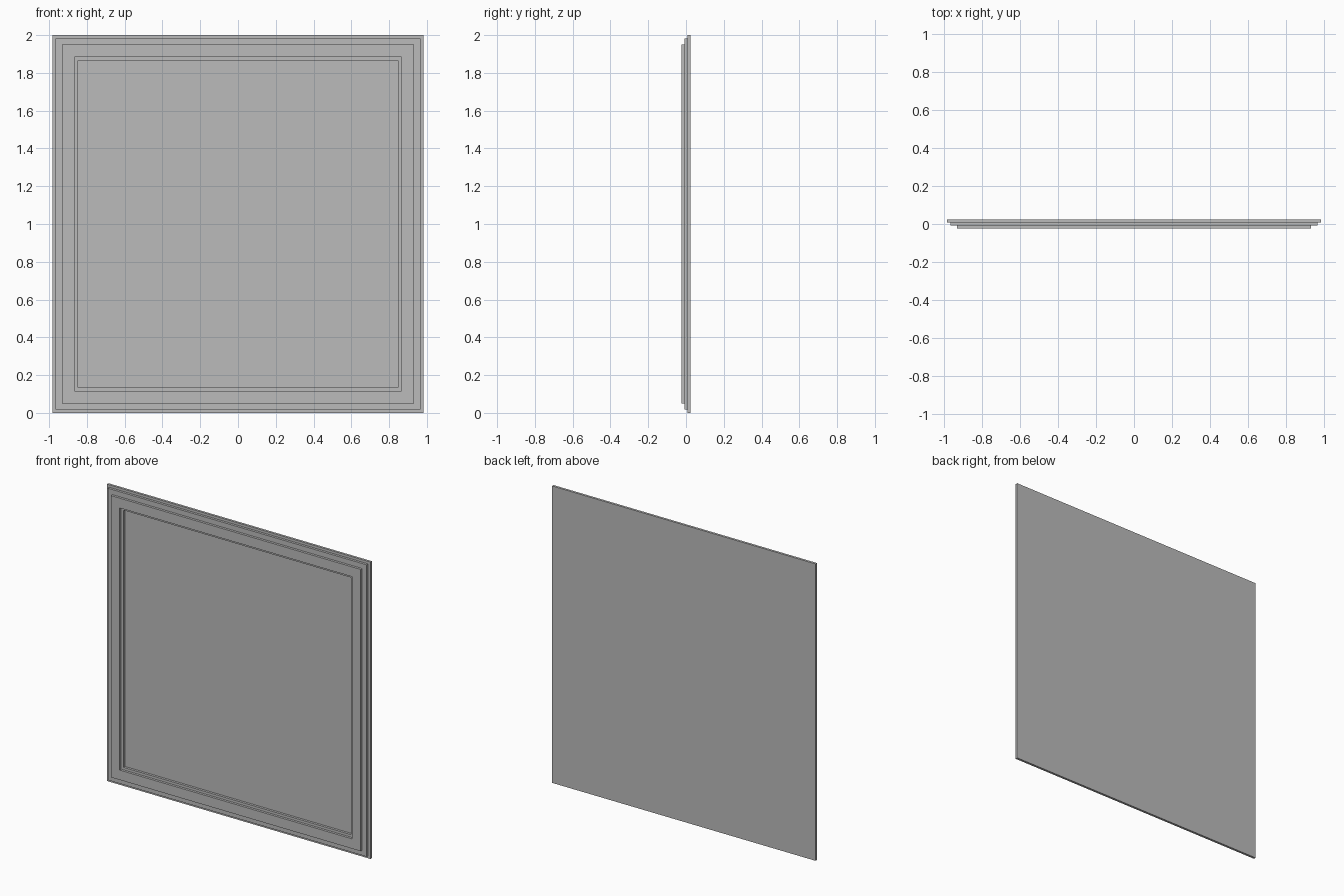
import bpy
import bmesh

# Remove the default cube
cube = bpy.data.objects.get("Cube")
if cube:
    bpy.data.objects.remove(cube, do_unlink=True)

# Single flat grey
grey = bpy.data.materials.new("plain_grey")
grey.use_nodes = True
colour = (0.5, 0.5, 0.5, 1.0)
grey.diffuse_color = colour
grey.node_tree.nodes["Principled BSDF"].inputs["Base Color"].default_value = colour

HALF_W, HALF_H = 0.982, 1.0
LAYER = 0.016           # thickness of each stepped layer
BACK = 0.024            # y of the rear face


def stepped_panel(name, steps):
    """Sweep rectangular rings (inset, y) from the rear face to the recessed centre."""
    bm = bmesh.new()
    rings = []
    for inset, y in steps:
        w, h = HALF_W - inset, HALF_H - inset
        corners = [(-w, -h), (w, -h), (w, h), (-w, h)]
        rings.append([bm.verts.new((x, y, HALF_H + z)) for x, z in corners])
    for a, b in zip(rings, rings[1:]):
        for i in range(4):
            j = (i + 1) % 4
            bm.faces.new((a[i], a[j], b[j], b[i]))
    bm.faces.new(rings[0])       # flat rear
    bm.faces.new(rings[-1])      # recessed centre
    bmesh.ops.recalc_face_normals(bm, faces=bm.faces)
    mesh = bpy.data.meshes.new(name)
    bm.to_mesh(mesh)
    bm.free()
    mesh.materials.append(grey)
    obj = bpy.data.objects.new(name, mesh)
    bpy.context.collection.objects.link(obj)
    return obj


# Outer mouldings step forward, inner mouldings step back to the centre
y1, y2, y3 = (BACK - LAYER * n for n in (1, 2, 3))
stepped_panel("framed_panel", [
    (0, BACK), (0, y1),
    (0.017, y1), (0.017, y2),
    (0.051, y2), (0.051, y3),
    (0.117, y3), (0.117, y2),
    (0.134, y2), (0.134, y1),
])
